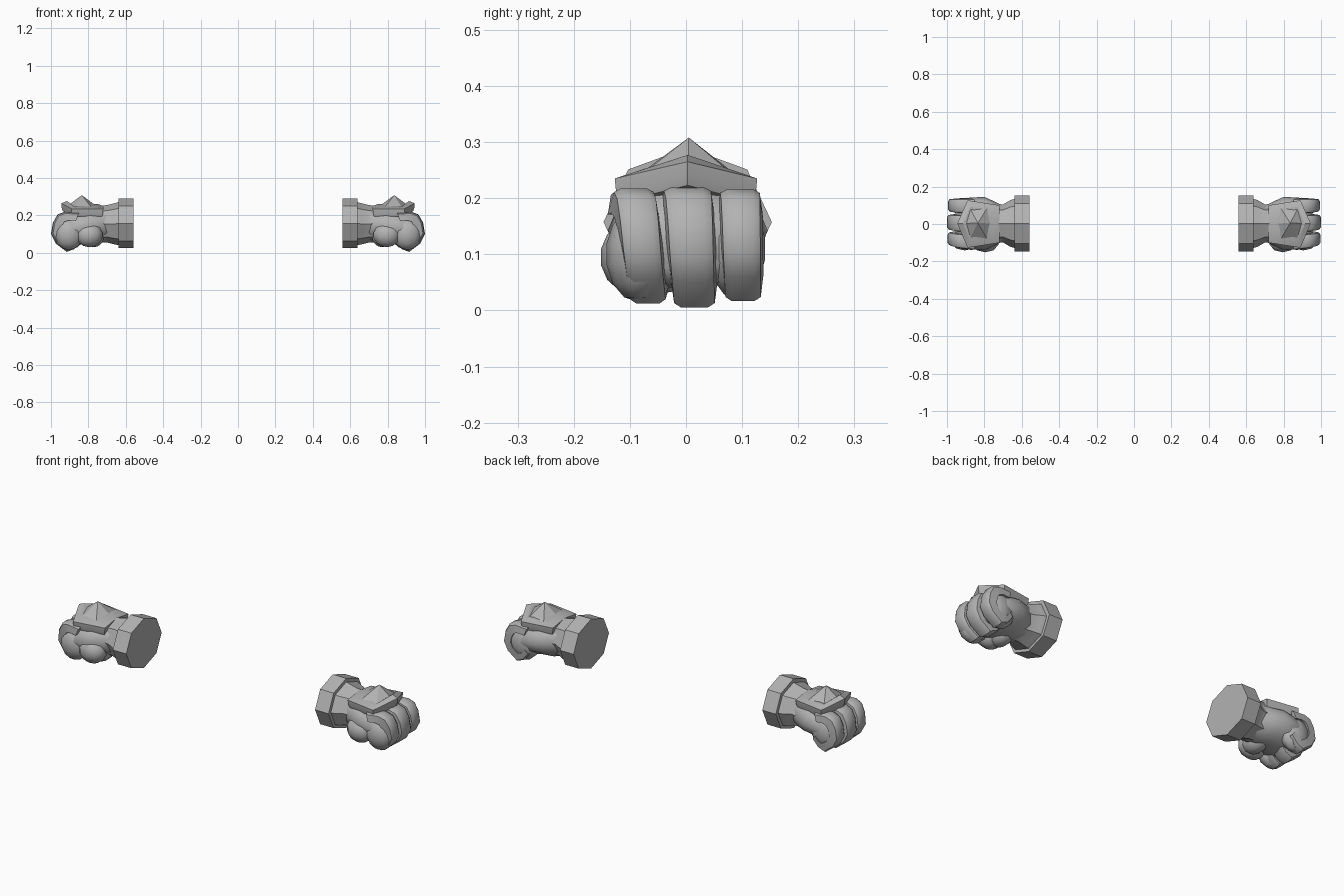
import bpy, bmesh, math
from mathutils import Vector

cube = bpy.data.objects.get("Cube")
if cube:
    bpy.data.objects.remove(cube, do_unlink=True)

grey = bpy.data.materials.new("plain grey")
grey.use_nodes = True
grey.diffuse_color = (0.45, 0.45, 0.45, 1)
grey.node_tree.nodes["Principled BSDF"].inputs["Base Color"].default_value = (0.45, 0.45, 0.45, 1)


def finish(bm, name, angle):
    """Turn a bmesh into a smooth-shaded part, mirrored to the other glove."""
    bmesh.ops.recalc_face_normals(bm, faces=bm.faces)
    mesh = bpy.data.meshes.new(name)
    bm.to_mesh(mesh)
    bm.free()
    obj = bpy.data.objects.new(name, mesh)
    bpy.context.collection.objects.link(obj)
    mesh.materials.append(grey)
    bpy.ops.object.select_all(action='DESELECT')
    obj.select_set(True)
    bpy.context.view_layer.objects.active = obj
    bpy.ops.object.shade_smooth_by_angle(angle=math.radians(angle))
    obj.modifiers.new("other_glove", 'MIRROR').use_mirror_merge = False
    return obj


def loft(name, rings, angle=40):
    """Skin a list of equal-sized point rings and cap both ends."""
    bm = bmesh.new()
    loops = [[bm.verts.new(p) for p in ring] for ring in rings]
    n = len(loops[0])
    for a, b in zip(loops, loops[1:]):
        for i in range(n):
            j = (i + 1) % n
            bm.faces.new((a[i], a[j], b[j], b[i]))
    bm.faces.new(loops[0])
    bm.faces.new(loops[-1])
    return finish(bm, name, angle)


def oval(x, width, low, high, sides=8, y=0.003):
    """Ring of points around the x axis."""
    mid, half = (low + high) / 2, (high - low) / 2
    steps = [2 * math.pi * i / sides for i in range(sides)]
    return [(x, y + width * math.cos(t), mid + half * math.sin(t)) for t in steps]


# Octagonal cuff
loft("cuff", [oval(0.56, 0.15, 0.025, 0.29), oval(0.64, 0.15, 0.025, 0.29)], 30)

# Wrist flaring out of the cuff
loft("wrist", [oval(0.635, 0.132, 0.04, 0.272), oval(0.66, 0.125, 0.045, 0.265),
               oval(0.70, 0.102, 0.055, 0.255), oval(0.75, 0.105, 0.055, 0.25)], 30)

# Palm block
palm = [(0.69, 0.09, 0.065, 0.245), (0.74, 0.115, 0.05, 0.24), (0.80, 0.142, 0.052, 0.235),
        (0.88, 0.138, 0.035, 0.225), (0.93, 0.118, 0.04, 0.205), (0.955, 0.085, 0.07, 0.17)]
loft("palm", [oval(x, w, lo, hi, 12) for x, w, lo, hi in palm], 60)

# Curled fingers: a side path swept with a tapering section
path = [(0.85, 0.215), (0.925, 0.22), (0.965, 0.205), (0.99, 0.16), (1.0, 0.10),
        (0.975, 0.05), (0.915, 0.005), (0.875, 0.02), (0.84, 0.06)]
core = Vector((0.885, 0.12))


def finger(name, top, bottom, top_half, bottom_half, reach, lift):
    rings = []
    for i, point in enumerate(path):
        t = i / (len(path) - 1)
        y = top + (bottom - top) * t
        half = top_half + (bottom_half - top_half) * t
        outer = core + (Vector(point) - core) * reach
        outer.y += lift * t
        inner = core + (outer - core) * 0.55
        shoulder = core + (outer - core) * 0.93
        section = [(inner, -1.15), (shoulder, -1), (outer, -0.65),
                   (outer, 0.65), (shoulder, 1), (inner, 1.15)]
        rings.append([(p.x, y + half * s, p.y) for p, s in section])
    loft(name, rings, 42)


finger("front_finger", -0.098, -0.058, 0.036, 0.03, 0.97, 0.005)
finger("middle_finger", 0.0, 0.02, 0.043, 0.034, 1.0, 0.0)
finger("back_finger", 0.095, 0.104, 0.036, 0.03, 0.95, 0.008)


# Rounded thumb, its heel, and the outer edge of the hand
def lump(name, centre, size):
    bm = bmesh.new()
    bmesh.ops.create_uvsphere(bm, u_segments=10, v_segments=7, radius=1)
    bmesh.ops.scale(bm, vec=size, verts=bm.verts)
    bmesh.ops.translate(bm, vec=centre, verts=bm.verts)
    finish(bm, name, 60)


lump("thumb", (0.795, -0.095, 0.095), (0.075, 0.058, 0.065))
lump("thumb_heel", (0.77, -0.045, 0.085), (0.055, 0.075, 0.055))
lump("front_knuckle", (0.905, -0.085, 0.10), (0.08, 0.058, 0.085))
lump("back_knuckle", (0.895, 0.09, 0.11), (0.085, 0.052, 0.09))

# Pointed back plate, ridged along the middle
outline = [(0.72, 0.0, 0.25), (0.72, -0.1, 0.235), (0.89, -0.127, 0.235),
           (0.945, 0.003, 0.265), (0.89, 0.127, 0.235), (0.72, 0.1, 0.235)]
centre = Vector((0.835, 0.003, 0))


def plate_ring(scale, rise):
    ring = []
    for p in outline:
        v = centre + (Vector(p) - centre) * scale
        ring.append((v.x, v.y, p[2] + rise))
    return ring


loft("back_plate", [plate_ring(0.93, -0.042), plate_ring(0.98, -0.025),
                    plate_ring(1.0, 0.0), plate_ring(0.72, 0.012)], 20)

# Faceted stud on the plate
bm = bmesh.new()
base = [(0.75, 0.003), (0.785, -0.08), (0.875, -0.075),
        (0.92, 0.003), (0.875, 0.08), (0.785, 0.085)]
ring = [bm.verts.new((x, y, 0.245)) for x, y in base]
peak = bm.verts.new((0.835, 0.005, 0.308))
for i, v in enumerate(ring):
    bm.faces.new((v, ring[(i + 1) % len(ring)], peak))
bm.faces.new(ring)
finish(bm, "plate_stud", 15)
